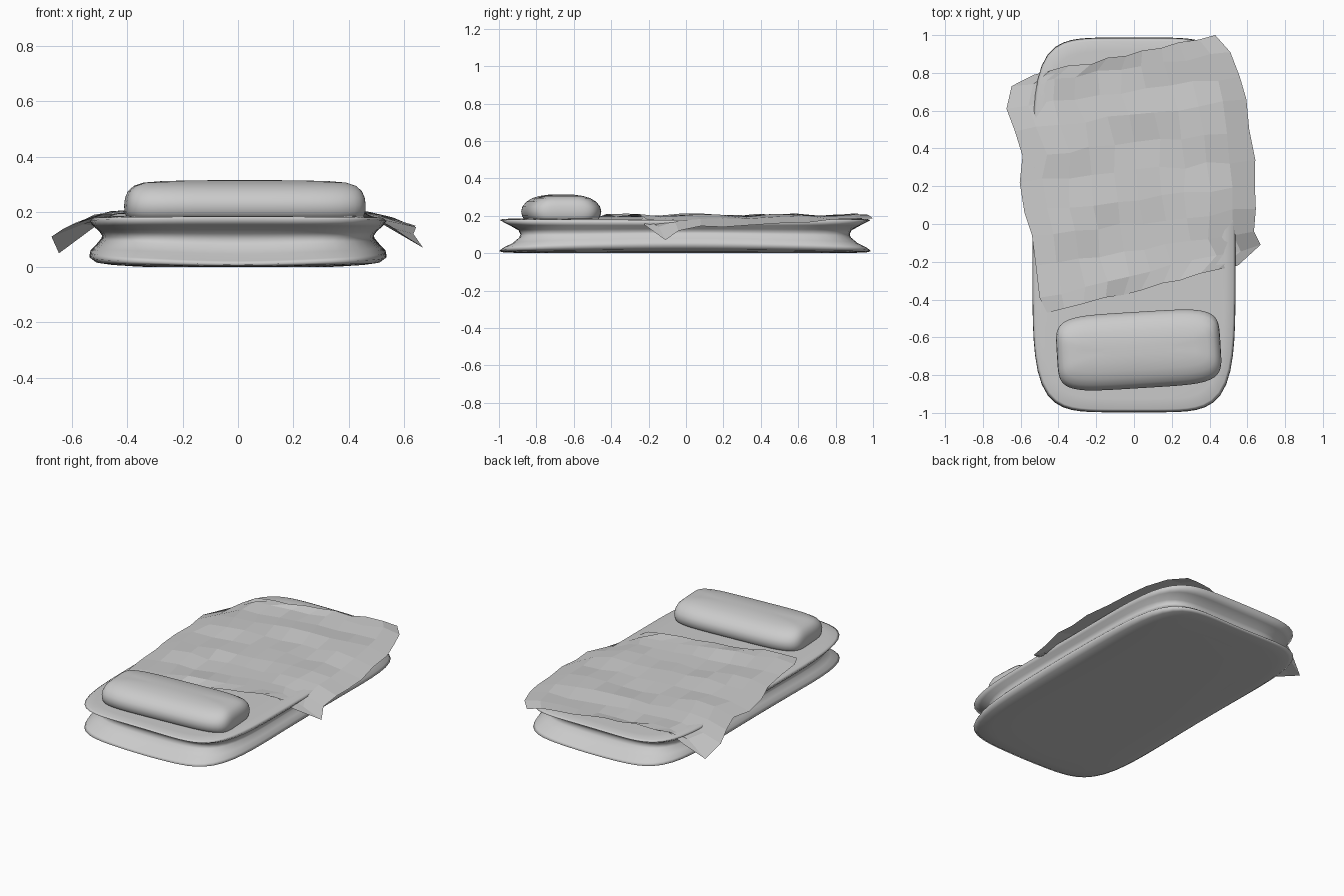
import bpy
import bmesh
import random
from math import sin, cos, pi, radians, copysign

random.seed(4)


def new_object(name, bm):
    mesh = bpy.data.meshes.new(name)
    bm.to_mesh(mesh)
    bm.free()
    obj = bpy.data.objects.new(name, mesh)
    bpy.context.collection.objects.link(obj)
    return obj


def ring_solid(name, levels, power, segments=96):
    """Stack rounded-rectangle rings: (half x, half y, z at sides, z at ends)."""
    bm = bmesh.new()
    rings = []
    for hx, hy, z_side, z_end in levels:
        ring = []
        for i in range(segments):
            a = 2 * pi * (i + 0.5) / segments
            c, s = cos(a), sin(a)
            # even angular sampling of a superellipse
            r = (abs(c) ** power + abs(s) ** power) ** (-1 / power)
            w = abs(s) ** 2
            ring.append(bm.verts.new((hx * r * c, hy * r * s,
                                      z_side * (1 - w) + z_end * w)))
        rings.append(ring)
    for lo, hi in zip(rings, rings[1:]):
        for i in range(segments):
            j = (i + 1) % segments
            bm.faces.new((lo[i], lo[j], hi[j], hi[i]))
    bm.faces.new(rings[0][::-1])
    bm.faces.new(rings[-1])
    for f in bm.faces:
        f.smooth = True
    return new_object(name, bm)


# Mattress with a pinched waist
mattress = ring_solid("mattress", [
    (0.36, 0.80, 0.002, 0.000),
    (0.46, 0.91, 0.010, 0.002),
    (0.515, 0.97, 0.020, 0.004),
    (0.538, 0.992, 0.040, 0.010),
    (0.534, 0.975, 0.060, 0.022),
    (0.515, 0.925, 0.080, 0.048),
    (0.494, 0.888, 0.105, 0.080),
    (0.492, 0.880, 0.115, 0.100),
    (0.502, 0.890, 0.130, 0.122),
    (0.524, 0.940, 0.148, 0.150),
    (0.537, 0.990, 0.166, 0.177),
    (0.525, 0.975, 0.177, 0.183),
    (0.48, 0.92, 0.183, 0.185),
    (0.38, 0.80, 0.186, 0.186)], 5.5)
mattress.location.y = -0.005

# Pillow
pillow = ring_solid("pillow", [
    (0.39, 0.14, 0.165, 0.165),
    (0.425, 0.185, 0.178, 0.178),
    (0.433, 0.198, 0.200, 0.200),
    (0.434, 0.202, 0.225, 0.225),
    (0.431, 0.195, 0.250, 0.250),
    (0.421, 0.174, 0.275, 0.275),
    (0.400, 0.143, 0.294, 0.294),
    (0.365, 0.105, 0.306, 0.306),
    (0.30, 0.060, 0.311, 0.313),
    (0.20, 0.025, 0.313, 0.315)], 5)
pillow.location = (0.025, -0.667, 0)
pillow.rotation_euler.z = radians(3.5)

# Blanket: faceted crumpled sheet between two side edges (x, y, z)
left = [(-0.46, -0.47, 0.19), (-0.50, -0.39, 0.19), (-0.52, -0.22, 0.19),
        (-0.54, -0.06, 0.18), (-0.58, 0.06, 0.16), (-0.605, 0.22, 0.15),
        (-0.59, 0.36, 0.16), (-0.63, 0.49, 0.14), (-0.675, 0.61, 0.11),
        (-0.648, 0.73, 0.05), (-0.53, 0.79, 0.14)]
right = [(0.55, -0.22, 0.15), (0.67, -0.11, 0.07), (0.635, -0.04, 0.12),
         (0.645, 0.08, 0.145), (0.64, 0.20, 0.14), (0.642, 0.34, 0.15),
         (0.61, 0.50, 0.16), (0.595, 0.66, 0.165), (0.56, 0.78, 0.18),
         (0.51, 0.91, 0.185), (0.43, 1.0, 0.185)]
COLS = 10
bm = bmesh.new()
rows = []
for v, (a, b) in enumerate(zip(left, right)):
    row = []
    for u in range(COLS + 1):
        t = u / COLS
        x = a[0] + (b[0] - a[0]) * t
        y = a[1] + (b[1] - a[1]) * t
        inner = 0 < u < COLS
        if inner:
            x += random.uniform(-0.012, 0.012)
            y += random.uniform(-0.012, 0.012)
        z = 0.2 + 0.008 * sin(2.1 * v + 0.8 * sin(u)) + random.uniform(-0.006, 0.006)
        edge = a if x < 0 else b
        if not inner:
            z = edge[2]
        else:
            over = max(0.0, abs(x) - 0.47) / max(0.05, abs(edge[0]) - 0.47)
            z += (edge[2] - z) * min(1.0, over)
        row.append(bm.verts.new((x, y, z)))
    rows.append(row)
for lo, hi in zip(rows, rows[1:]):
    for u in range(COLS):
        bm.faces.new((lo[u], lo[u + 1], hi[u + 1], hi[u]))
new_object("blanket", bm)
